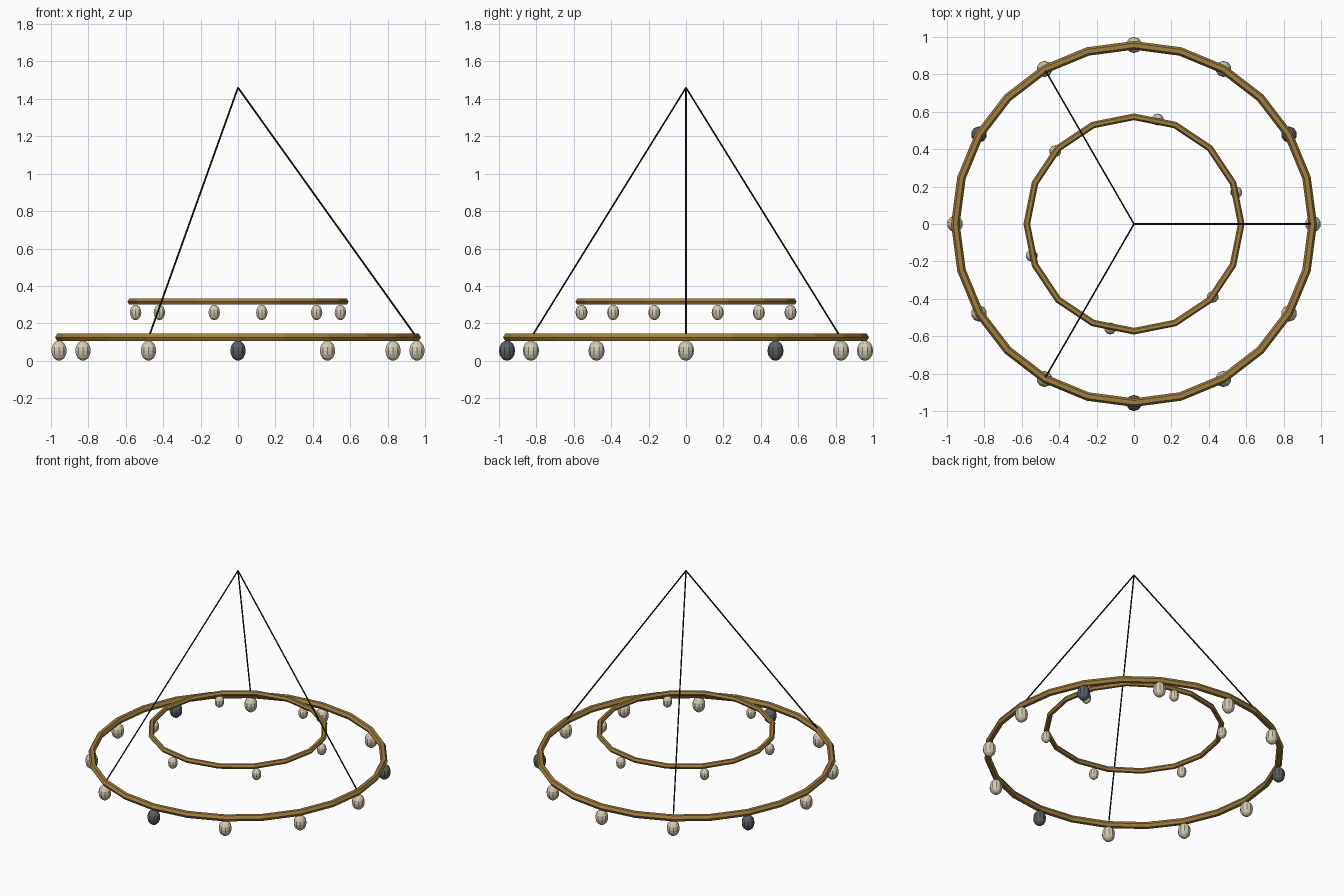
import bpy, math
from mathutils import Vector

if "Cube" in bpy.data.objects:
    bpy.data.objects.remove(bpy.data.objects["Cube"])


def material(name, rgb):
    m = bpy.data.materials.new(name)
    m.diffuse_color = (*rgb, 1)
    m.use_nodes = True
    m.node_tree.nodes["Principled BSDF"].inputs["Base Color"].default_value = m.diffuse_color
    return m


BRASS = material("aged brass", (0.36, 0.215, 0.05))
LIT = material("warm white glass", (0.68, 0.61, 0.46))
DEAD = material("dead grey glass", (0.105, 0.12, 0.135))
BLACK = material("black cable", (0.01, 0.01, 0.012))


def finish(name, mat):
    ob = bpy.context.object
    ob.name = name
    ob.data.materials.append(mat)
    return ob


def ring(name, radius, tube, z, sides):
    bpy.ops.mesh.primitive_torus_add(major_radius=radius, minor_radius=tube,
                                     major_segments=sides, minor_segments=6,
                                     location=(0, 0, z))
    finish(name, BRASS)


def bulbs(name, count, radius, z, start, width, height, dead=()):
    for i in range(count):
        a = start + i * math.tau / count
        bpy.ops.mesh.primitive_uv_sphere_add(
            segments=10, ring_count=8, radius=1,
            location=(radius * math.cos(a), radius * math.sin(a), z))
        ob = finish(f"{name}_{i + 1}", DEAD if i in dead else LIT)
        ob.scale = (width, width, height)


def cable(name, start, end, radius):
    start, end = Vector(start), Vector(end)
    d = end - start
    bpy.ops.mesh.primitive_cylinder_add(vertices=6, radius=radius, depth=d.length,
                                        location=(start + end) / 2)
    ob = finish(name, BLACK)
    ob.rotation_euler = d.to_track_quat('Z', 'Y').to_euler()


# Two hoops
ring("lower_hoop", 0.955, 0.023, 0.125, 24)
ring("upper_hoop", 0.573, 0.018, 0.316, 16)

# Bulbs hanging below the hoops; three of the lower ones are dead
bulbs("lower_bulb", 12, 0.957, 0.054, 0, 0.043, 0.054, dead=(1, 5, 9))
bulbs("upper_bulb", 6, 0.573, 0.258, 0.3, 0.032, 0.041)

# Three suspension cables meeting at the top
for i in range(3):
    a = i * math.tau / 3
    cable(f"cable_{i + 1}", (0.955 * math.cos(a), 0.955 * math.sin(a), 0.125),
          (0, 0, 1.46), 0.0048)
